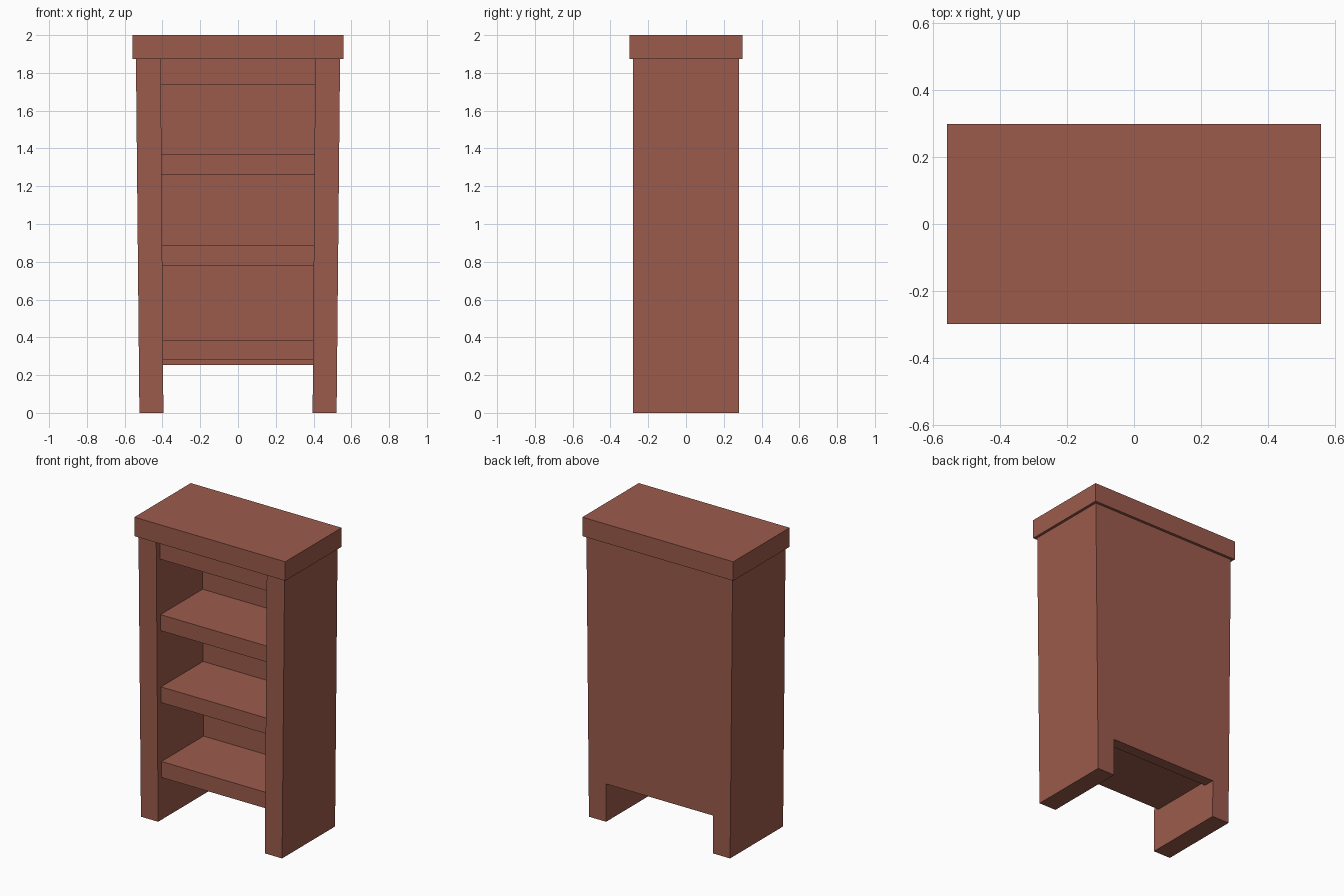
import bpy
import bmesh

if "Cube" in bpy.data.objects:
    bpy.data.objects.remove(bpy.data.objects["Cube"])

wood = bpy.data.materials.new("red_brown_wood")
wood.diffuse_color = (0.33, 0.105, 0.072, 1)
wood.use_nodes = True
wood.node_tree.nodes["Principled BSDF"].inputs["Base Color"].default_value = wood.diffuse_color


def prism(name, profile, half_width):
    """Side profile (y, z) spread across x; half_width(z) gives the taper."""
    bm = bmesh.new()
    left = [bm.verts.new((-half_width(z), y, z)) for y, z in profile]
    right = [bm.verts.new((half_width(z), y, z)) for y, z in profile]
    bm.faces.new(left)
    bm.faces.new(right[::-1])
    n = len(profile)
    for i in range(n):
        j = (i + 1) % n
        bm.faces.new((left[j], left[i], right[i], right[j]))
    bmesh.ops.recalc_face_normals(bm, faces=bm.faces)
    mesh = bpy.data.meshes.new(name)
    bm.to_mesh(mesh)
    bm.free()
    mesh.materials.append(wood)
    obj = bpy.data.objects.new(name, mesh)
    bpy.context.collection.objects.link(obj)
    return obj


def rect(y0, y1, z0, z1):
    return [(y0, z0), (y1, z0), (y1, z1), (y0, z1)]


def outer(z):
    return 0.522 + 0.0098 * z


def inner(z):
    return 0.395 + 0.0075 * z


# Carcass: tapered sides and back panel in one piece
carcass = prism("sides_and_back", rect(-0.28, 0.28, 0, 1.873), outer)

# Hollow: open front, plus the foot gap running through the back
cutter = prism("hollow_cutter", [(-0.5, -0.1), (0.5, -0.1), (0.5, 0.253),
                                 (0.205, 0.253), (0.205, 2.0), (-0.5, 2.0)], inner)
cutter.hide_render = True
cut = carcass.modifiers.new("hollow", 'BOOLEAN')
cut.operation = 'DIFFERENCE'
cut.solver = 'EXACT'
cut.object = cutter
bpy.context.view_layer.objects.active = carcass
bpy.ops.object.modifier_apply(modifier=cut.name)
bpy.data.objects.remove(cutter)

# Three shelves and the upper board under the top
for name, z0, z1 in (("lower_shelf", 0.28, 0.387), ("middle_shelf", 0.78, 0.885),
                     ("upper_shelf", 1.26, 1.367), ("upper_board", 1.737, 1.873)):
    prism(name, rect(-0.24, 0.205, z0, z1), inner)

# Overhanging top slab
prism("top", rect(-0.298, 0.298, 1.873, 2.0), lambda z: 0.558)
